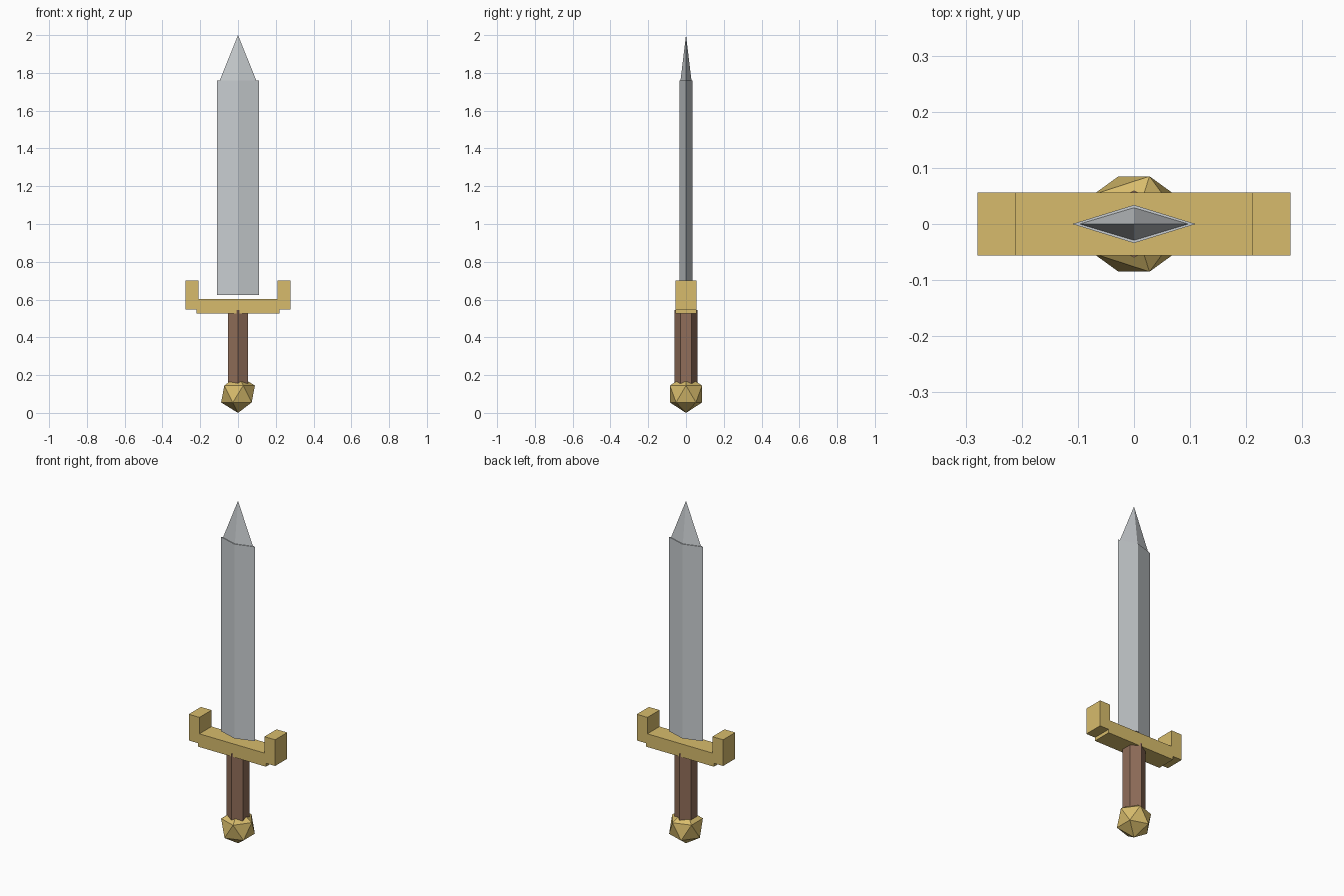
import bpy, bmesh, math
from mathutils import Matrix

cube = bpy.data.objects.get("Cube")
if cube:
    bpy.data.objects.remove(cube)


def make_material(name, rgb):
    mat = bpy.data.materials.new(name)
    mat.use_nodes = True
    color = (*rgb, 1.0)
    mat.diffuse_color = color
    mat.node_tree.nodes["Principled BSDF"].inputs["Base Color"].default_value = color
    return mat


steel = make_material("steel", (0.58, 0.61, 0.63))
gold = make_material("gold", (0.68, 0.50, 0.15))
leather = make_material("brown leather", (0.28, 0.155, 0.10))


def add_object(name, bm, mat):
    bmesh.ops.recalc_face_normals(bm, faces=bm.faces)
    mesh = bpy.data.meshes.new(name)
    bm.to_mesh(mesh)
    bm.free()
    mesh.materials.append(mat)
    obj = bpy.data.objects.new(name, mesh)
    bpy.context.collection.objects.link(obj)
    return obj


def prism(name, sides, rx, ry, z0, z1, mat, pointed=False):
    """Upright prism or pyramid with a corner on the y axis."""
    bm = bmesh.new()
    angles = [math.pi / 2 + math.tau * i / sides for i in range(sides)]
    base = [bm.verts.new((rx * math.cos(a), ry * math.sin(a), z0)) for a in angles]
    bm.faces.new(base)
    if pointed:
        top = [bm.verts.new((0, 0, z1))] * sides
    else:
        top = [bm.verts.new((v.co.x, v.co.y, z1)) for v in base]
        bm.faces.new(top)
    for i in range(sides):
        j = (i + 1) % sides
        corners = [base[i], base[j], top[j]]
        if not pointed:
            corners.append(top[i])
        bm.faces.new(corners)
    return add_object(name, bm, mat)


def box(name, x0, x1, depth, z0, z1, mat):
    bm = bmesh.new()
    place = Matrix.Translation(((x0 + x1) / 2, 0, (z0 + z1) / 2))
    size = Matrix.Diagonal((x1 - x0, depth, z1 - z0, 1))
    bmesh.ops.create_cube(bm, size=1, matrix=place @ size)
    return add_object(name, bm, mat)


# Diamond blade with a slightly narrower point
prism("blade", 4, 0.11, 0.034, 0.625, 1.76, steel)
prism("blade_tip", 4, 0.097, 0.029, 1.76, 2.0, steel, pointed=True)

# Crossguard bar with an upturned block at each end
box("guard_bar", -0.22, 0.22, 0.112, 0.527, 0.604, gold)
for side, sign in (("left", 1), ("right", -1)):
    x0, x1 = sorted((sign * 0.21, sign * 0.279))
    box("guard_end_" + side, x0, x1, 0.112, 0.547, 0.70, gold)

# Six-sided grip
prism("grip", 6, 0.06, 0.06, 0.12, 0.545, leather)

# Faceted pommel
bm = bmesh.new()
bmesh.ops.create_icosphere(bm, subdivisions=1, radius=0.1,
                           matrix=Matrix.Translation((0, 0, 0.1)))
add_object("pommel", bm, gold)
